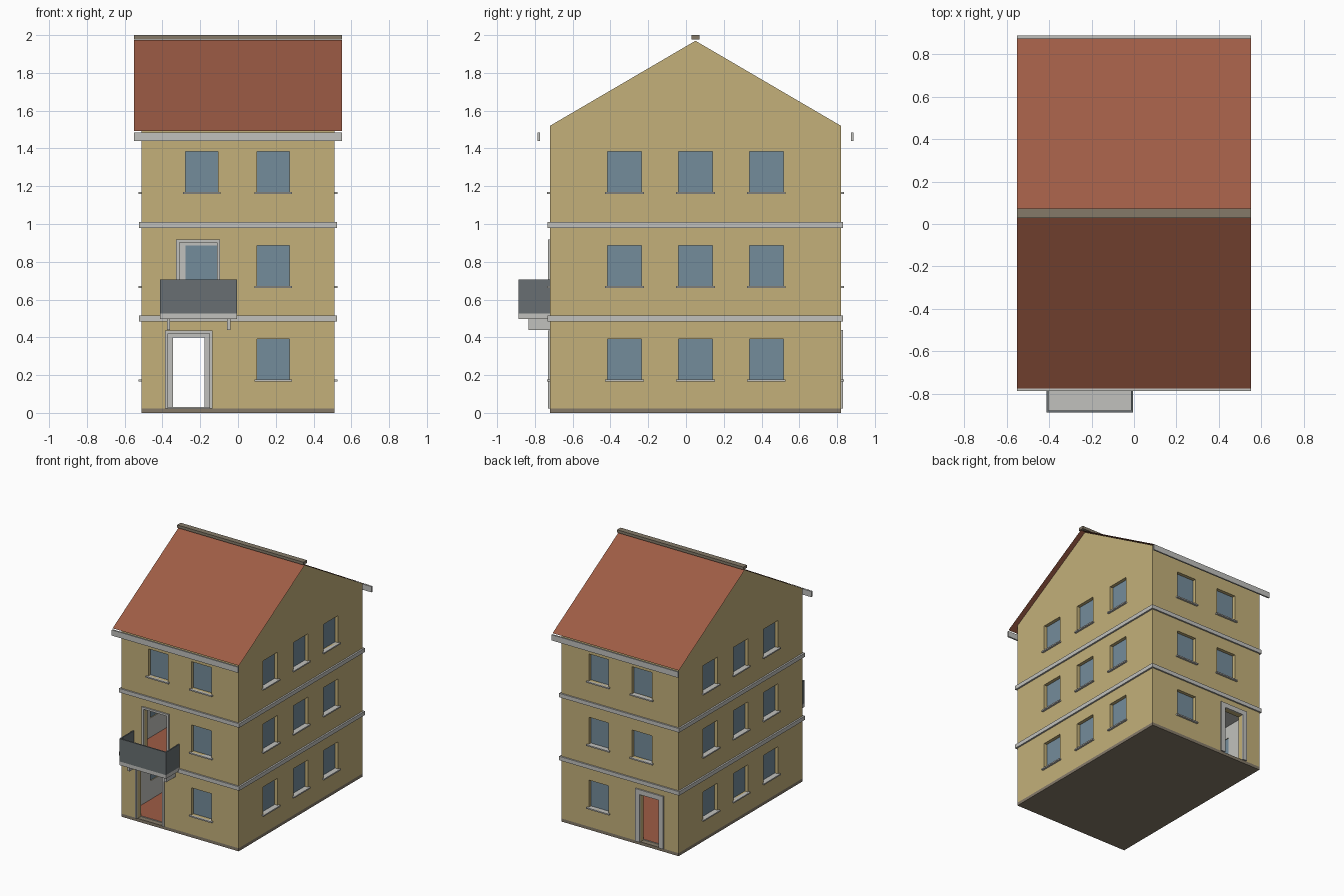
import bpy, bmesh
from mathutils import Matrix, Vector

if "Cube" in bpy.data.objects:
    bpy.data.objects.remove(bpy.data.objects["Cube"])


def material(name, hexcode):
    def linear(c):
        return c / 12.92 if c <= 0.04045 else ((c + 0.055) / 1.055) ** 2.4
    rgba = [linear(int(hexcode[i:i + 2], 16) / 255) for i in (0, 2, 4)] + [1]
    mat = bpy.data.materials.new(name)
    mat.use_nodes = True
    mat.diffuse_color = rgba
    mat.node_tree.nodes["Principled BSDF"].inputs["Base Color"].default_value = rgba
    return mat


PLASTER = material("ochre plaster", "C3B07A")
TRIM = material("pale grey trim", "C1C1BD")
GLASS = material("blue grey glass", "748C9B")
TILE = material("terracotta tile", "9E5C45")
METAL = material("dark grey panel", "686F72")
STONE = material("brown grey stone", "857A69")

# Main dimensions
HALF_X, FRONT, BACK = 0.51, -0.72, 0.82
MID, EAVES, RIDGE = 0.05, 1.52, 1.97
BASE, THICK = 0.024, 0.04


def finish(name, bm, *mats):
    bmesh.ops.recalc_face_normals(bm, faces=bm.faces)
    mesh = bpy.data.meshes.new(name)
    bm.to_mesh(mesh)
    bm.free()
    for mat in mats:
        mesh.materials.append(mat)
    obj = bpy.data.objects.new(name, mesh)
    bpy.context.scene.collection.objects.link(obj)
    return obj


def boxes(name, bounds, *mats):
    """One object from (low corner, high corner) boxes."""
    bm = bmesh.new()
    for low, high in bounds:
        low, high = Vector(low), Vector(high)
        size = high - low
        place = Matrix.Translation((low + high) / 2) @ Matrix.Diagonal((*size, 1))
        bmesh.ops.create_cube(bm, size=1, matrix=place)
    return finish(name, bm, *mats)


def on_wall(side, u0, u1, z0, z1, d0, d1):
    """Box on a wall: u runs along it, d is the distance outward."""
    sign = -1 if side in ("front", "right") else 1
    face = {"front": FRONT, "back": BACK, "left": HALF_X, "right": -HALF_X}[side]
    a, b = sorted((face + sign * d0, face + sign * d1))
    if side in ("front", "back"):
        return (u0, a, z0), (u1, b, z1)
    return (a, u0, z0), (b, u1, z1)


# Window layout: three storeys, two bays front and back, three on each side
windows = []
for storey, sill_z in enumerate((0.177, 0.672, 1.17)):
    for side in ("left", "right"):
        for centre in (-0.325, 0.05, 0.425):
            windows.append((side, centre - 0.09, centre + 0.09, sill_z, sill_z + 0.213))
    for side in ("front", "back"):
        windows.append((side, 0.1, 0.272, sill_z, sill_z + 0.213))
        if storey == 2 or (storey == 1 and side == "back"):
            windows.append((side, -0.277, -0.105, sill_z, sill_z + 0.213))

# Door layout: side, opening, trim width
doors = [
    ("front_door", "front", -0.37, -0.15, BASE, 0.42, 0.016),
    ("balcony_door", "front", -0.311, -0.11, 0.525, 0.902, 0.016),
    ("back_door", "back", -0.343, -0.177, BASE, 0.40, 0.038),
]

# Gabled wall shell
bm = bmesh.new()
profile = [(FRONT, BASE), (BACK, BASE), (BACK, EAVES), (MID, RIDGE), (FRONT, EAVES)]
face = bm.faces.new([bm.verts.new((-HALF_X, y, z)) for y, z in profile])
grown = bmesh.ops.extrude_face_region(bm, geom=[face])["geom"]
bmesh.ops.translate(bm, vec=(2 * HALF_X, 0, 0),
                    verts=[v for v in grown if isinstance(v, bmesh.types.BMVert)])
walls = finish("walls", bm, PLASTER, TRIM)

IN_X, IN_F, IN_B = HALF_X - THICK, FRONT + THICK, BACK - THICK
cavity = boxes("cavity_cutter", [((-IN_X, IN_F, -0.1), (IN_X, IN_B, 2.2))])
holes = [on_wall(*w, -THICK - 0.02, 0.02) for w in windows]
holes += [on_wall(s, a, b, z0 - (0.02 if z0 == BASE else 0), z1, -THICK - 0.02, 0.02)
          for _, s, a, b, z0, z1, _ in doors]
openings = boxes("opening_cutter", holes)
for cutter in (cavity, openings):
    cutter.hide_render = True
    mod = walls.modifiers.new(cutter.name, "BOOLEAN")
    mod.operation, mod.solver, mod.object = "DIFFERENCE", "EXACT", cutter
depsgraph = bpy.context.evaluated_depsgraph_get()
carved = bpy.data.meshes.new_from_object(walls.evaluated_get(depsgraph))
walls.modifiers.clear()
walls.data = carved
for cutter in (cavity, openings):
    bpy.data.objects.remove(cutter)
carved.materials.clear()
for mat in (PLASTER, TRIM):
    carved.materials.append(mat)
# Inside faces are pale, everything else is plaster
for poly in carved.polygons:
    c = poly.center
    inside = abs(c.x) < IN_X + 0.001 and IN_F - 0.001 < c.y < IN_B + 0.001
    poly.material_index = int(inside)

# Glass and sills
boxes("window_glass", [on_wall(*w, -0.034, -0.026) for w in windows], GLASS)
boxes("window_sills", [on_wall(s, a - 0.013, b + 0.013, z0 - 0.01, z0, -0.026, 0.016)
                       for s, a, b, z0, z1 in windows], TRIM)

# Door trims
for name, side, a, b, z0, z1, w in doors:
    boxes(name + "_frame", [
        on_wall(side, a - w, a, z0, z1 + w, 0, 0.011),
        on_wall(side, b, b + w, z0, z1 + w, 0, 0.011),
        on_wall(side, a, b, z1, z1 + w, 0, 0.011)], TRIM)

# Ground plinth and tiled storey floors with pale undersides
boxes("plinth", [((-HALF_X, FRONT, 0), (HALF_X, BACK, BASE))], STONE)
for name, top in (("ground", 0.03), ("first", 0.52), ("second", 1.015), ("attic", 1.48)):
    slab = boxes(name + "_floor",
                 [((-IN_X, IN_F, max(top - 0.03, BASE)), (IN_X, IN_B, top))], TRIM, TILE)
    for poly in slab.data.polygons:
        poly.material_index = int(poly.normal.z > 0.5)

# String courses around each storey
for name, z in (("lower", 0.484), ("upper", 0.98)):
    ring = [on_wall(s, -HALF_X - 0.013, HALF_X + 0.013, z, z + 0.031, 0, 0.012)
            for s in ("front", "back")]
    ring += [on_wall(s, FRONT, BACK, z, z + 0.031, 0, 0.013) for s in ("left", "right")]
    boxes(name + "_string_course", ring, TRIM)

# Thin roof sheets, eaves boards and ridge cap
ROOF_X, RUN = 0.55, 0.824
slope = (RIDGE - EAVES) / (BACK - MID)
bm = bmesh.new()
rows = [[bm.verts.new((x, MID + s * RUN, RIDGE + 0.004 - slope * RUN * abs(s)))
         for x in (-ROOF_X, ROOF_X)] for s in (-1, 0, 1)]
for (a, b), (c, d) in zip(rows, rows[1:]):
    bm.faces.new((a, b, d, c))
finish("roof", bm, TILE)
for name, s in (("front", -1), ("back", 1)):
    y0, y1 = sorted((MID + s * RUN, MID + s * (RUN + 0.012)))
    boxes(name + "_eaves_board", [((-ROOF_X, y0, 1.44), (ROOF_X, y1, 1.485))], TRIM)
boxes("ridge_cap", [((-ROOF_X, MID - 0.022, 1.978), (ROOF_X, MID + 0.022, 2.0))], STONE)

# Balcony over the front door
X0, X1, OUT = -0.412, -0.005, -0.888
boxes("balcony_slab", [((X0, OUT, 0.497), (X1, FRONT, 0.526))], TRIM)
boxes("balcony_parapet", [
    ((X0, OUT, 0.526), (X1, OUT + 0.01, 0.705)),
    ((X0, OUT + 0.01, 0.526), (X0 + 0.01, FRONT, 0.705)),
    ((X1 - 0.01, OUT + 0.01, 0.526), (X1, FRONT, 0.705))], METAL)
boxes("balcony_brackets", [((x - 0.009, -0.835, 0.44), (x + 0.009, FRONT, 0.497))
                           for x in (-0.368, -0.049)], TRIM)
